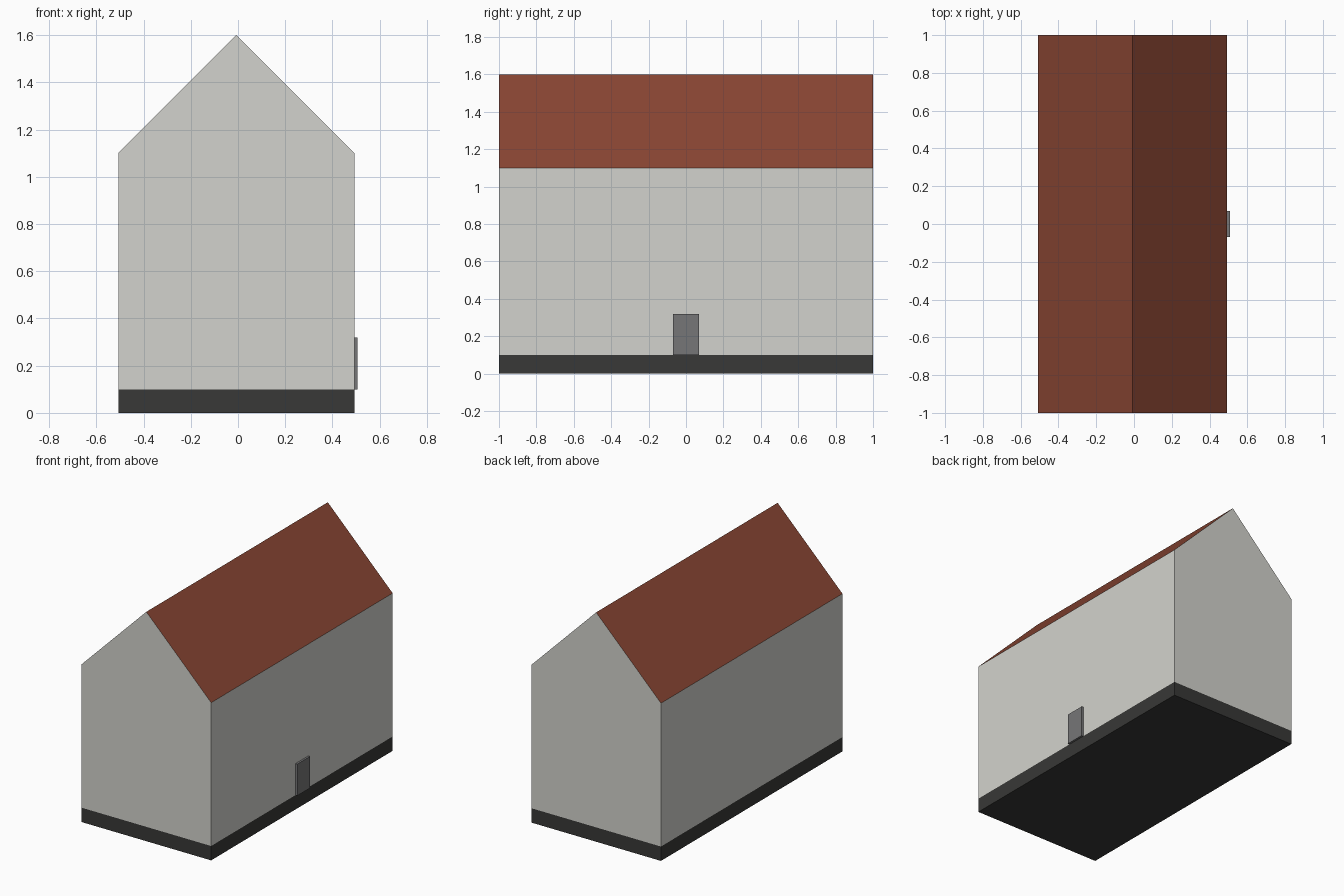
import bpy
import bmesh

if "Cube" in bpy.data.objects:
    bpy.data.objects.remove(bpy.data.objects["Cube"])

X0, X1 = -0.507, 0.493          # wall planes
MID = (X0 + X1) / 2             # ridge line


def material(name, rgb):
    m = bpy.data.materials.new(name)
    m.diffuse_color = (*rgb, 1.0)
    m.use_nodes = True
    m.node_tree.nodes["Principled BSDF"].inputs["Base Color"].default_value = m.diffuse_color
    return m


def prism(name, profile, y0, y1, mats, pick=lambda f: 0):
    """Extrude an x/z profile along y and choose a material per face."""
    mesh = bpy.data.meshes.new(name)
    bm = bmesh.new()
    face = bm.faces.new([bm.verts.new((x, y0, z)) for x, z in profile])
    ext = bmesh.ops.extrude_face_region(bm, geom=[face], use_keep_orig=True)
    moved = [v for v in ext["geom"] if isinstance(v, bmesh.types.BMVert)]
    bmesh.ops.translate(bm, verts=moved, vec=(0, y1 - y0, 0))
    bmesh.ops.recalc_face_normals(bm, faces=bm.faces[:])
    for f in bm.faces:
        f.material_index = pick(f)
    bm.to_mesh(mesh)
    bm.free()
    for m in mats:
        mesh.materials.append(m)
    obj = bpy.data.objects.new(name, mesh)
    bpy.context.collection.objects.link(obj)
    return obj


def box(name, x0, x1, y0, y1, z0, z1, mat):
    return prism(name, [(x0, z0), (x1, z0), (x1, z1), (x0, z1)], y0, y1, [mat])


plaster = material("plaster", (0.65, 0.65, 0.61))
tile = material("roof_tile", (0.25, 0.06, 0.033))
dark = material("dark_stone", (0.04, 0.04, 0.038))
grey = material("door_grey", (0.18, 0.18, 0.185))

# Dark plinth
box("plinth", X0, X1, -1, 1, 0, 0.1, dark)

# Gabled house body; the two sloping faces are the roof
prism("house_body",
      [(X0, 0.1), (X1, 0.1), (X1, 1.1), (MID, 1.6), (X0, 1.1)],
      -1, 1, [plaster, tile], lambda f: int(f.normal.z > 0.3))

# Door on the right wall
box("door", X1, 0.507, -0.07, 0.07, 0.1, 0.32, grey)
